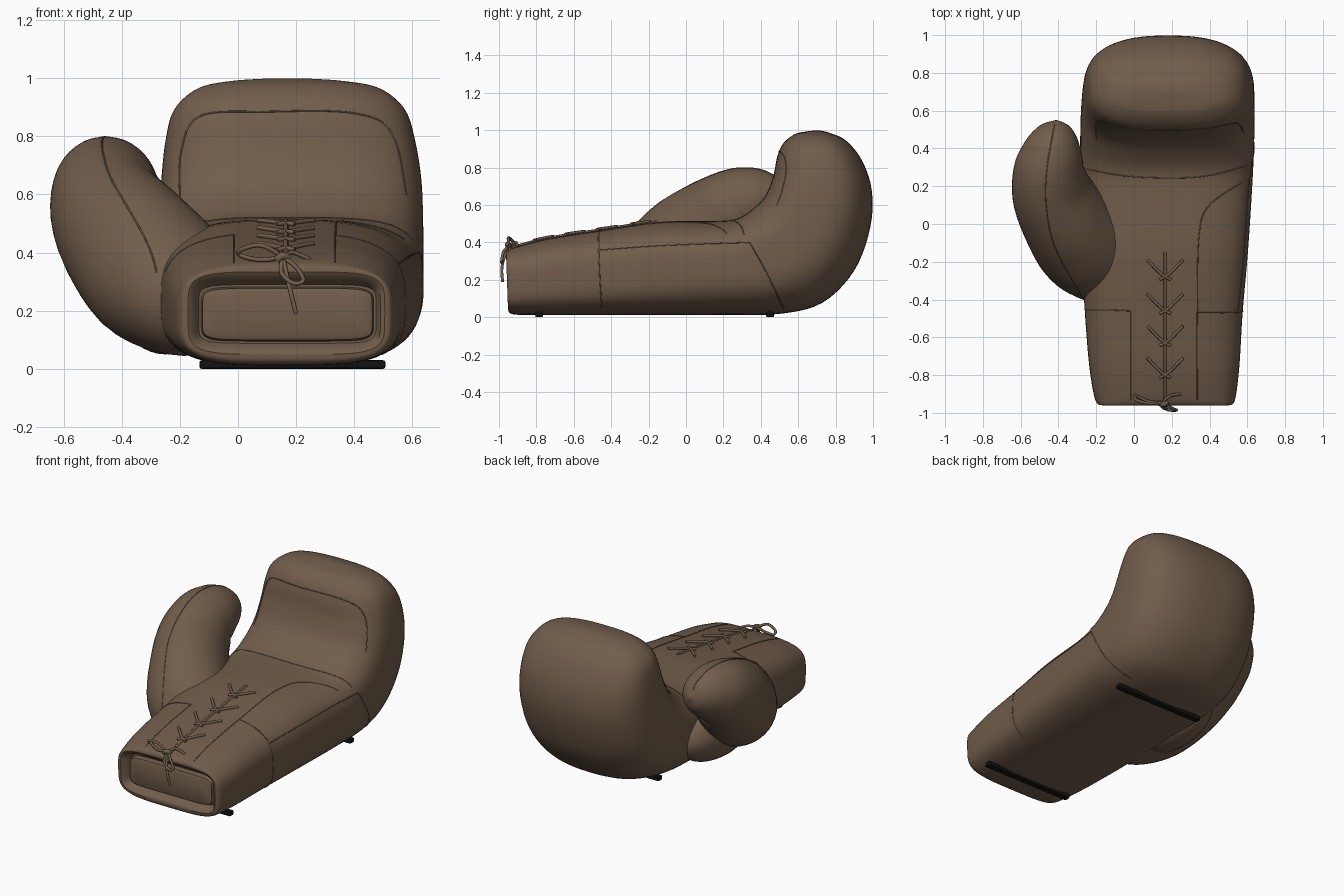
import bpy, bmesh, math
from mathutils import Vector
from mathutils.bvhtree import BVHTree

if "Cube" in bpy.data.objects:
    bpy.data.objects.remove(bpy.data.objects["Cube"])


def material(name, rgb):
    m = bpy.data.materials.new(name)
    m.diffuse_color = (*rgb, 1)
    m.use_nodes = True
    m.node_tree.nodes["Principled BSDF"].inputs["Base Color"].default_value = m.diffuse_color
    return m


LEATHER = material("brown leather", (0.165, 0.109, 0.07))
RUBBER = material("black rubber", (0.006, 0.006, 0.006))


def smooth_rows(rows, sub):
    """Catmull-Rom interpolation through rows of numbers."""
    out = []
    for i in range(len(rows) - 1):
        p0, p1 = rows[max(i - 1, 0)], rows[i]
        p2, p3 = rows[i + 1], rows[min(i + 2, len(rows) - 1)]
        for k in range(sub):
            t = k / sub
            out.append([0.5 * (2 * b + (c - a) * t + (2 * a - 5 * b + 4 * c - d) * t * t
                               + (3 * b - a - 3 * c + d) * t ** 3)
                        for a, b, c, d in zip(p0, p1, p2, p3)])
    out.append(list(rows[-1]))
    return out


def loft(name, rings):
    """Skin a list of closed rings and cap both ends."""
    bm = bmesh.new()
    vs = [[bm.verts.new(p) for p in ring] for ring in rings]
    n = len(vs[0])
    for a, b in zip(vs, vs[1:]):
        for i in range(n):
            j = (i + 1) % n
            bm.faces.new((a[i], a[j], b[j], b[i]))
    bm.faces.new(vs[0])
    bm.faces.new(vs[-1])
    bmesh.ops.recalc_face_normals(bm, faces=bm.faces)
    me = bpy.data.meshes.new(name)
    bm.to_mesh(me)
    bm.free()
    me.materials.append(LEATHER)
    ob = bpy.data.objects.new(name, me)
    bpy.context.collection.objects.link(ob)
    bpy.context.view_layer.objects.active = ob
    ob.select_set(True)
    bpy.ops.object.shade_smooth_by_angle(angle=math.radians(40))
    ob.select_set(False)
    return ob


def body_ring(s, n=72):
    """Rounded box section from outer (back) point to inner (palm) point."""
    oy, oz, iy, iz, x0, x1, n_out, n_in = s
    ring = []
    for k in range(n):
        t = math.tau * k / n
        c, d = math.cos(t), math.sin(t)
        e = 2 / (n_in if d > 0 else n_out)
        u = math.copysign(abs(c) ** e, c)
        v = math.copysign(abs(d) ** e, d)
        ring.append(((x0 + x1) / 2 + u * (x1 - x0) / 2,
                     (oy + iy) / 2 + v * (iy - oy) / 2,
                     (oz + iz) / 2 + v * (iz - oz) / 2))
    return ring


# Hand: padded plug in the cuff opening, then palm curling up into the fist
opening = [(-.94, .115, -.94, .262, -.105, .445, 7, 7),
           (-.933, .1, -.933, .277, -.122, .462, 7, 7),
           (-.90, .095, -.90, .282, -.127, .467, 7, 7),
           (-.90, .088, -.90, .29, -.135, .475, 7, 7),
           (-.945, .065, -.952, .315, -.158, .49, 6, 6)]
sections = [(-.952, .05, -.962, .334, -.172, .505, 5, 5),
            (-.925, .016, -.935, .368, -.206, .535, 3.8, 3.3),
            (-.75, .012, -.75, .42, -.237, .558, 3.7, 3),
            (-.47, .012, -.47, .465, -.26, .575, 3.5, 2.9),
            (-.15, .012, -.15, .51, -.278, .603, 3.2, 2.9),
            (.2, .012, .17, .515, -.285, .625, 2.9, 3.1),
            (.5, .018, .28, .53, -.285, .635, 2.7, 3.5),
            (.73, .078, .37, .59, -.283, .638, 2.5, 3.5),
            (.9, .25, .43, .66, -.275, .638, 2.45, 3.4),
            (.985, .48, .468, .76, -.265, .632, 2.45, 3.2),
            (.993, .68, .488, .86, -.25, .61, 2.5, 3),
            (.94, .84, .52, .93, -.22, .575, 2.5, 2.8),
            (.855, .945, .58, .978, -.14, .49, 2.5, 2.6),
            (.77, .985, .64, .993, -.03, .37, 2.4, 2.4),
            (.72, .998, .69, .999, .09, .25, 2.2, 2.2)]
hand = loft("glove_hand", [body_ring(s) for s in opening + smooth_rows(sections, 5)])

# Thumb: oval sections along a bent spine (x, y, z, side radius, upright radius)
spine = [(-.09, -.31, .23, .17, .17), (-.17, -.22, .25, .225, .21),
         (-.27, -.115, .315, .25, .245), (-.36, .02, .41, .235, .262),
         (-.43, .15, .51, .212, .24), (-.45, .27, .59, .19, .21),
         (-.436, .37, .625, .165, .18), (-.42, .46, .64, .125, .135),
         (-.412, .52, .648, .075, .08), (-.41, .548, .652, .01, .01)]
rows = smooth_rows(spine, 5)
rings = []
for i, (x, y, z, ru, rw) in enumerate(rows):
    a, b = rows[max(i - 1, 0)], rows[min(i + 1, len(rows) - 1)]
    t = (Vector(b[:3]) - Vector(a[:3])).normalized()
    u = t.cross(Vector((-.3, -.1, 1))).normalized()
    w = u.cross(t)
    rings.append([Vector((x, y, z)) + u * max(ru, .005) * math.cos(k * math.tau / 40)
                  + w * max(rw, .005) * math.sin(k * math.tau / 40) for k in range(40)])
thumb = loft("thumb", rings)

# Soft pad that blends the thumb underside into the hand
bpy.ops.mesh.primitive_uv_sphere_add(segments=40, ring_count=20, location=(-.25, .06, .235))
pad = bpy.context.object
pad.name = "thumb_base_pad"
pad.scale = (.165, .34, .185)
bpy.ops.object.transform_apply(location=False, rotation=False, scale=True)
bpy.ops.object.shade_smooth()
pad.data.materials.append(LEATHER)


def surface(ob):
    return BVHTree.FromPolygons([v.co.copy() for v in ob.data.vertices],
                                [list(p.vertices) for p in ob.data.polygons])


hand_surface, thumb_surface = surface(hand), surface(thumb)


def cord(name, pts, radius, sub=6):
    """Round cord through the given points."""
    pts = smooth_rows(pts, sub)
    cu = bpy.data.curves.new(name, "CURVE")
    cu.dimensions = "3D"
    cu.bevel_depth = radius
    cu.bevel_resolution = 2
    cu.use_fill_caps = True
    sp = cu.splines.new("POLY")
    sp.points.add(len(pts) - 1)
    for p, q in zip(sp.points, pts):
        p.co = (*q, 1)
    cu.materials.append(LEATHER)
    ob = bpy.data.objects.new(name, cu)
    bpy.context.collection.objects.link(ob)


def seam(name, pts, direction, radius=.003, lift=0, sub=8, tree=hand_surface):
    """Cord laid on a surface by casting points along a direction."""
    d = Vector(direction)
    hits = []
    for p in smooth_rows(pts, sub):
        loc = tree.ray_cast(Vector(p), d)[0]
        if loc:
            hits.append(tuple(loc - d * lift))
    if len(hits) > 1:
        cord(name, hits, radius, 1)


DOWN = (0, 0, -1)
# Seams on the palm, cuff and thumb
seam("lace_panel_seam", [(-.015, y, 2) for y in (-.93, -.7, -.46)], DOWN)
seam("palm_panel_seam", [(.335, -.93, 2), (.335, -.47, 2), (.345, -.05, 2),
                         (.40, .1, 2), (.57, .22, 2)], DOWN)
seam("cuff_seam_left", [(-.25, -.455, 2), (-.14, -.455, 2), (-.015, -.46, 2)], DOWN)
seam("cuff_seam_right", [(.335, -.465, 2), (.45, -.465, 2), (.56, -.465, 2)], DOWN)
seam("palm_crease_seam", [(-.25, .29, 2), (.0, .25, 2), (.35, .25, 2), (.6, .31, 2)], DOWN)
seam("thumb_seam", [(-.42, .53, 2), (-.46, .3, 2), (-.465, .1, 2), (-.42, -.12, 2),
                    (-.28, -.38, 2)], DOWN, tree=thumb_surface)
# Seams on the outer side
seam("cuff_seam_side", [(2, -.45, .05), (2, -.46, .2), (2, -.47, .43)], (-1, 0, 0))
seam("side_seam", [(2, -.46, .36), (2, -.1, .385), (2, .34, .40)], (-1, 0, 0))
seam("fist_seam_side", [(2, .52, .05), (2, .43, .24), (2, .34, .40)], (-1, 0, 0))
# Seam framing the inside of the fist
seam("fist_panel_seam", [(-.2, .1, .58), (-.195, .1, .75), (-.13, .1, .87), (.1, .1, .885),
                         (.4, .1, .88), (.53, .1, .81), (.58, .1, .6)], (0, 1, 0))

# Lacing: centre slit and crossed laces
seam("lace_slit", [(.165, y, 2) for y in (-.93, -.7, -.4, -.15)], DOWN, .008)
for i, y in enumerate((-.19, -.37, -.54, -.71)):
    for s in (-1, 1):
        seam(f"lace_{i}_{s}", [(.165 + s * .095, y, 2), (.165 + s * .02, y - .075, 2),
                               (.165 - s * .03, y - .105, 2)], DOWN, .008, .006)

# Bow with two loops and loose ends
knot = (.155, -.945, .385)
cord("bow_loop_left", [knot, (.08, -.95, .425), (.01, -.93, .41), (.01, -.91, .39),
                       (.08, -.94, .375), knot], .008)
cord("bow_loop_right", [knot, (.20, -.975, .35), (.225, -.985, .305), (.19, -.985, .295),
                        (.15, -.97, .33), knot], .008)
cord("bow_end_down", [knot, (.17, -.975, .31), (.185, -.985, .25), (.20, -.98, .19)], .008)
cord("bow_end_up", [knot, (.19, -.91, .40), (.25, -.90, .375)], .008)
cord("bow_knot", [(.135, -.95, .375), (.155, -.955, .39), (.175, -.945, .38)], .014)

# Black rubber strips underneath
for name, y in (("front_foot_strip", -.785), ("rear_foot_strip", .45)):
    bpy.ops.mesh.primitive_cube_add(size=1, location=(.187, y, .015))
    ob = bpy.context.object
    ob.name = name
    ob.scale = (.64, .042, .03)
    bpy.ops.object.transform_apply(location=False, rotation=False, scale=True)
    bev = ob.modifiers.new("bevel", "BEVEL")
    bev.width = .008
    bev.segments = 2
    ob.data.materials.append(RUBBER)
